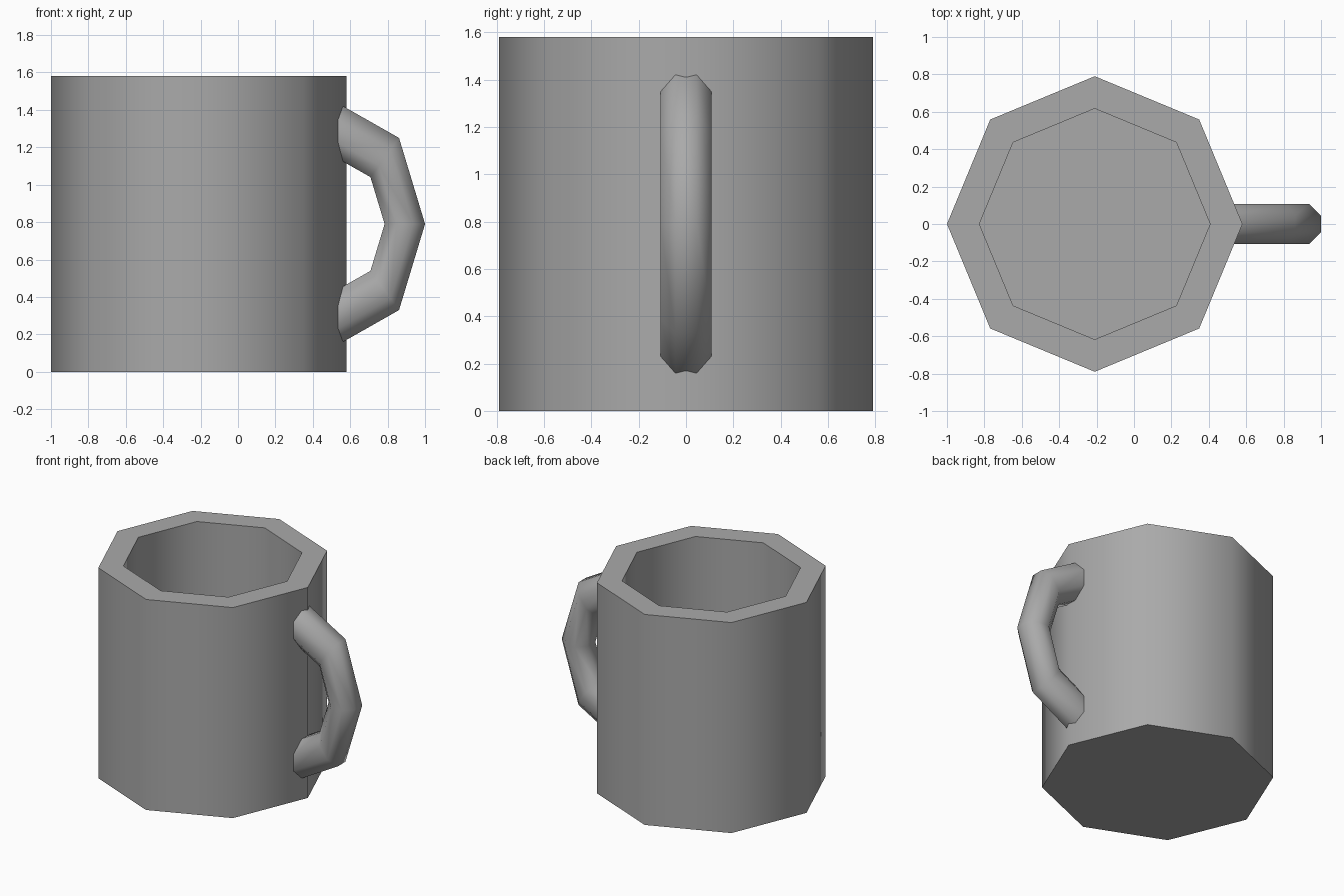
import bpy
import bmesh
import math
from mathutils import Matrix, Vector

cube = bpy.data.objects.get("Cube")
if cube:
    bpy.data.objects.remove(cube, do_unlink=True)

SIDES = 8
HEIGHT = 1.58
FLOOR = 0.17
OUTER, INNER = 0.79, 0.617
CUP_X = -0.21

# Single grey ceramic colour
grey = bpy.data.materials.new("grey ceramic")
grey.use_nodes = True
colour = (0.4, 0.4, 0.4, 1)
grey.diffuse_color = colour
grey.node_tree.nodes["Principled BSDF"].inputs["Base Color"].default_value = colour


def finish(bm, name, location):
    """Turn a bmesh into a smooth object with crisp rims."""
    bmesh.ops.recalc_face_normals(bm, faces=bm.faces)
    mesh = bpy.data.meshes.new(name)
    bm.to_mesh(mesh)
    bm.free()
    mesh.materials.append(grey)
    obj = bpy.data.objects.new(name, mesh)
    obj.location = location
    bpy.context.collection.objects.link(obj)
    bpy.ops.object.select_all(action="DESELECT")
    obj.select_set(True)
    bpy.context.view_layer.objects.active = obj
    bpy.ops.object.shade_smooth_by_angle(angle=math.radians(60))
    return obj


# Cup: eight-sided prism, rim inset and pushed down to hollow it
bm = bmesh.new()
bmesh.ops.create_cone(bm, cap_ends=True, segments=SIDES, radius1=OUTER, radius2=OUTER,
                      depth=HEIGHT, matrix=Matrix.Translation((0, 0, HEIGHT / 2)))
top = max(bm.faces, key=lambda f: f.calc_center_median().z)
wall = (OUTER - INNER) * math.cos(math.pi / SIDES)
bmesh.ops.inset_region(bm, faces=[top], thickness=wall, use_even_offset=True)
hollow = bmesh.ops.extrude_face_region(bm, geom=[top])
floor_verts = [v for v in hollow["geom"] if isinstance(v, bmesh.types.BMVert)]
bmesh.ops.translate(bm, verts=floor_verts, vec=(0, 0, FLOOR - HEIGHT))
if top.is_valid:
    bmesh.ops.delete(bm, geom=[top], context="FACES_ONLY")
finish(bm, "cup", (CUP_X, 0, 0))

# Handle: half ring of four segments, stretched upward, ends set in the wall
RING, TUBE = 0.367, 0.117
bm = bmesh.new()
section = bmesh.ops.create_circle(bm, cap_ends=False, segments=SIDES, radius=TUBE)["verts"]
bmesh.ops.rotate(bm, verts=section, matrix=Matrix.Rotation(math.pi / SIDES, 3, "Z"))
bmesh.ops.translate(bm, verts=section, vec=(0, 0, 0))
# section lies in the x-y plane; stand it at the lower end of the ring
bmesh.ops.rotate(bm, verts=section, matrix=Matrix.Rotation(math.pi / 2, 3, "Y"))
bmesh.ops.translate(bm, verts=section, vec=(0, 0, -RING))
bmesh.ops.spin(bm, geom=bm.verts[:] + bm.edges[:], cent=Vector(), axis=(0, -1, 0),
               angle=math.pi, steps=4)
bmesh.ops.holes_fill(bm, edges=[e for e in bm.edges if e.is_boundary], sides=SIDES)
bmesh.ops.scale(bm, verts=bm.verts, vec=(1, 1, 1.37))
finish(bm, "handle", (0.525, 0, HEIGHT / 2))
